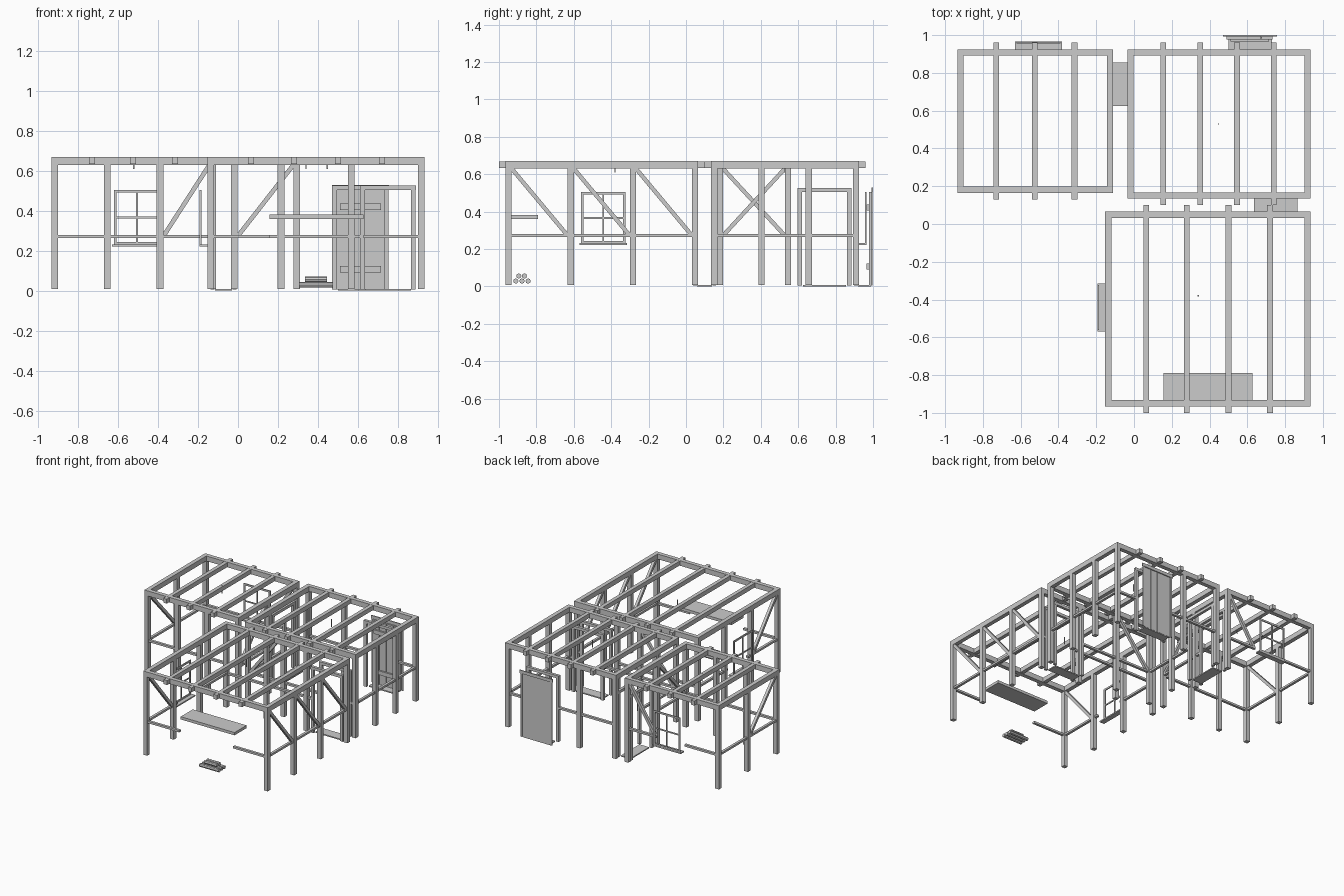
import bpy, math
from mathutils import Vector, Matrix

if "Cube" in bpy.data.objects:
    bpy.data.objects.remove(bpy.data.objects["Cube"])

P = 0.033                    # post and beam thickness
TOP, BEAM, RAIL = 0.67, 0.63, 0.272


def box(name, x0, x1, y0, y1, z0, z1):
    v = [(x, y, z) for x in (x0, x1) for y in (y0, y1) for z in (z0, z1)]
    f = [(0, 1, 3, 2), (4, 6, 7, 5), (0, 4, 5, 1), (2, 3, 7, 6), (0, 2, 6, 4), (1, 5, 7, 3)]
    me = bpy.data.meshes.new(name)
    me.from_pydata(v, [], f)
    ob = bpy.data.objects.new(name, me)
    bpy.context.collection.objects.link(ob)
    return ob


def wall_box(name, axis, c, a0, a1, z0, z1, d):
    """Box lying in a wall plane: axis it runs along, plane position c, depth d."""
    if axis == 'x':
        return box(name, a0, a1, c - d / 2, c + d / 2, z0, z1)
    return box(name, c - d / 2, c + d / 2, a0, a1, z0, z1)


def brace(axis, c, a0, z0, a1, z1):
    p, q = [Vector((a, c, z)) if axis == 'x' else Vector((c, a, z))
            for a, z in ((a0, z0), (a1, z1))]
    d = q - p
    ob = box("diagonal_brace", -.011, .011, -.011, .011, -d.length / 2, d.length / 2)
    side = Vector((0, 1, 0)) if axis == 'x' else Vector((1, 0, 0))
    zx = d.normalized()
    rot = Matrix((side.cross(zx), side, zx)).transposed()
    ob.matrix_world = Matrix.Translation((p + q) / 2) @ rot.to_4x4()


def wall(axis, c, a0, a1, bays, opening=None, braces=()):
    """Posts, mid rail cut at the opening, braces as (bay, rises)."""
    s = (a1 - a0) / bays
    pts = [a0 + s * i for i in range(bays + 1)]
    for a in pts[1:-1]:
        if not (opening and opening[0] - .03 < a < opening[1] + .01):
            wall_box("wall_post", axis, c, a - P / 2, a + P / 2, .008, BEAM, P)
    spans = [(a0, opening[0]), (opening[1], a1)] if opening else [(a0, a1)]
    for b0, b1 in spans:
        wall_box("mid_rail", axis, c, b0, b1, RAIL - .008, RAIL + .008, .02)
    for i, up in braces:
        l, r = pts[i] + P / 2, pts[i + 1] - P / 2
        lo, hi = RAIL, BEAM
        brace(axis, c, l, lo if up else hi, r, hi if up else lo)


def room(x0, x1, y0, y1, joists):
    """Corner posts, top beams and joists; returns the wall centre lines."""
    h = P / 2
    for x in (x0, x1 - P):
        for y in (y0, y1 - P):
            box("corner_post", x, x + P, y, y + P, .008, BEAM)
        box("top_beam_side", x, x + P, y0, y1, BEAM, TOP)
    for y in (y0, y1 - P):
        box("top_beam", x0, x1, y, y + P, BEAM, TOP)
    for x in joists:
        box("ceiling_joist", x - .015, x + .015, y0 - .035, y1 + .035, BEAM + .004, TOP - .001)
    return x0 + h, x1 - h, y0 + h, y1 - h


def door_frame(axis, c, a0, a1):
    wall_box("door_lintel", axis, c, a0 - .025, a1 + .025, .505, .527, .022)
    for a in (a0 - .012, a1 + .012):
        wall_box("door_jamb", axis, c, a - .012, a + .012, .005, .506, .02)


def window(axis, c, a0, a1, s0, s1):
    z0, z1, t, d = .23, .505, .014, .008
    for z in (z0, z1 - t):
        wall_box("window_frame", axis, c, a0, a1, z, z + t, d)
    for a in (a0, a1 - t):
        wall_box("window_stile", axis, c, a, a + t, z0, z1, d)
    m = (a0 + a1) / 2
    wall_box("window_mullion", axis, c, m - .005, m + .005, z0, z1, d * .8)
    wall_box("window_transom", axis, c, a0, a1, .362, .372, d * .8)
    wall_box("window_sill", axis, (s0 + s1) / 2, a0 - .008, a1 + .008, .222, .232, s1 - s0)


# back left room
l, r, f, b = room(-.935, -.11, .165, .925, (-.73, -.525, -.315))
wall('x', f, l, r, 3)
wall('x', b, l, r, 3, (-.63, -.385), [(2, True)])
wall('y', l, f, b, 2, None, [(0, False)])
wall('y', r, f, b, 2, (.62, .86), [(0, True)])
door_frame('y', r, .62, .86)
window('x', .96, -.622, -.388, .925, .966)

# back right room
l, r, f, b = room(-.035, .935, .135, .925, (.155, .35, .545, .74))
wall('x', f, l, r, 3, (.63, .865), [(0, True)])
wall('x', b, l, r, 3, (.495, .73))
wall('y', l, f, b, 3, (.62, .86))
wall('y', r, f, b, 3)
door_frame('y', l, .62, .86)
door_frame('x', f, .635, .865)
door_frame('x', b, .495, .73)

# front room
l, r, f, b = room(-.153, .935, -.965, .065, (.065, .28, .50, .72))
wall('x', f, l, r, 3, (.157, .628))
wall('x', b, l, r, 3, (.63, .865))
wall('y', l, f, b, 3, (-.57, -.315), [(0, False)])
wall('y', r, f, b, 3, None, [(0, False), (1, False), (2, False)])
door_frame('x', b, .635, .865)
window('y', -.188, -.562, -.323, -.194, -.153)

# thresholds
box("side_threshold", -.115, -.03, .625, .855, 0, .009)
box("inner_threshold", .635, .865, .06, .14, 0, .009)
box("back_threshold", .5, .73, .92, .99, 0, .009)

# plank door
for i in range(4):
    x = .49 + i * .0613
    box("door_plank", x, x + .0603, .978, .992, .005, .505)
for z in (.092, .405):
    box("door_batten", .51, .715, .965, .979, z, z + .032)
box("outer_lintel", .47, .757, .992, 1.0, .505, .53)
for x in (.475, .735):
    box("outer_jamb", x, x + .016, .992, .998, .005, .506)

# serving counter
box("counter", .157, .628, -.94, -.79, .36, .382)

# hanging ceiling hooks
for x, y in ((.34, -.38), (.447, .53), (-.522, .545)):
    box("ceiling_hook", x - .003, x + .003, y - .003, y + .003, .61, .67)

# log pile
for y, z, w in ((-.91, .029, .17), (-.877, .029, .17), (-.844, .029, .17),
                (-.894, .056, .11), (-.864, .056, .11)):
    bpy.ops.mesh.primitive_cylinder_add(vertices=8, radius=.014, depth=w,
                                        location=(.39, y, z), rotation=(0, math.pi / 2, 0))
    bpy.context.object.name = "log"
